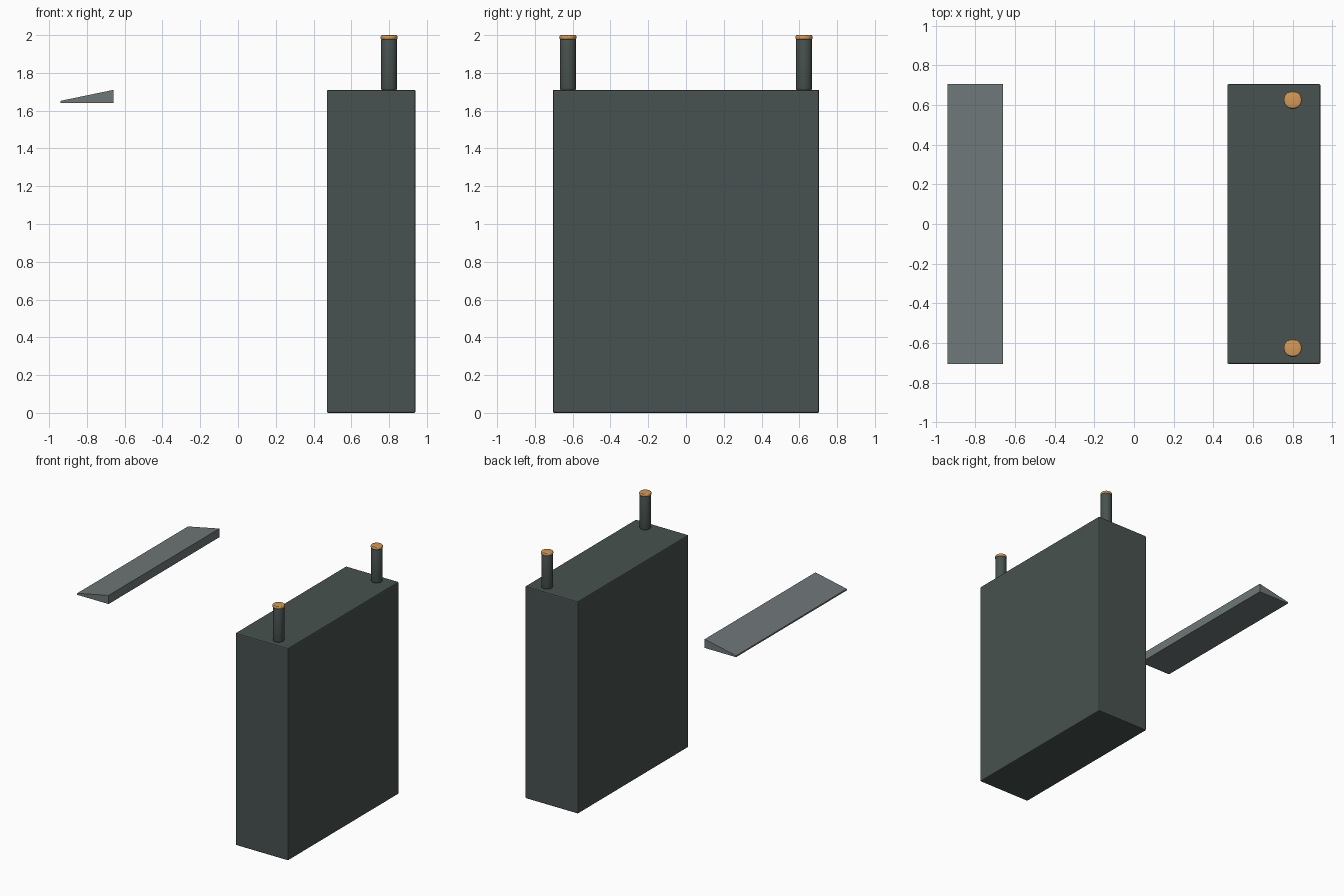
import bpy, bmesh

if "Cube" in bpy.data.objects:
    bpy.data.objects.remove(bpy.data.objects["Cube"])


def material(name, rgb):
    m = bpy.data.materials.new(name)
    m.diffuse_color = (*rgb, 1)
    m.use_nodes = True
    m.node_tree.nodes["Principled BSDF"].inputs["Base Color"].default_value = m.diffuse_color
    return m


SLATE = material("dark slate", (0.064, 0.084, 0.079))
GREY = material("mid grey", (0.158, 0.184, 0.186))
COPPER = material("copper", (0.65, 0.32, 0.10))


def finish(name, bm, mat, bevel=0, segments=2):
    bmesh.ops.recalc_face_normals(bm, faces=bm.faces)
    if bevel:
        edges = [e for e in bm.edges if e.calc_face_angle(0) > 1]
        bmesh.ops.bevel(bm, geom=edges, offset=bevel, segments=segments,
                        profile=0.5, affect='EDGES')
    mesh = bpy.data.meshes.new(name)
    bm.to_mesh(mesh)
    bm.free()
    mesh.materials.append(mat)
    ob = bpy.data.objects.new(name, mesh)
    bpy.context.collection.objects.link(ob)
    return ob


def prism(name, profile, half_width, mat, bevel=0):
    """Extrude an x-z profile symmetrically along y."""
    bm = bmesh.new()
    face = bm.faces.new([bm.verts.new((x, -half_width, z)) for x, z in profile])
    ext = bmesh.ops.extrude_face_region(bm, geom=[face])
    verts = [g for g in ext["geom"] if isinstance(g, bmesh.types.BMVert)]
    bmesh.ops.translate(bm, verts=verts, vec=(0, 2 * half_width, 0))
    return finish(name, bm, mat, bevel)


def cylinder(name, x, y, z0, z1, radius, mat, bevel):
    bm = bmesh.new()
    bmesh.ops.create_cone(bm, cap_ends=True, segments=32, radius1=radius,
                          radius2=radius, depth=z1 - z0)
    bmesh.ops.translate(bm, verts=bm.verts, vec=(x, y, (z0 + z1) / 2))
    ob = finish(name, bm, mat, bevel, 3)
    bpy.ops.object.select_all(action='DESELECT')
    ob.select_set(True)
    bpy.context.view_layer.objects.active = ob
    bpy.ops.object.shade_smooth_by_angle()
    return ob


# Main upright block
prism("main_block", [(0.47, 0), (0.94, 0), (0.94, 1.71), (0.47, 1.71)],
      0.705, SLATE, 0.008)

# Floating wedge strip, thin at its outer edge
prism("wedge_strip", [(-0.94, 1.64), (-0.66, 1.64), (-0.66, 1.71), (-0.94, 1.652)],
      0.705, GREY)

# Two posts with copper caps
for side, y in (("front", -0.625), ("back", 0.625)):
    cylinder(side + "_post", 0.80, y, 1.705, 1.985, 0.043, SLATE, 0.014)
    cylinder(side + "_post_cap", 0.80, y, 1.976, 2.0, 0.045, COPPER, 0.009)
